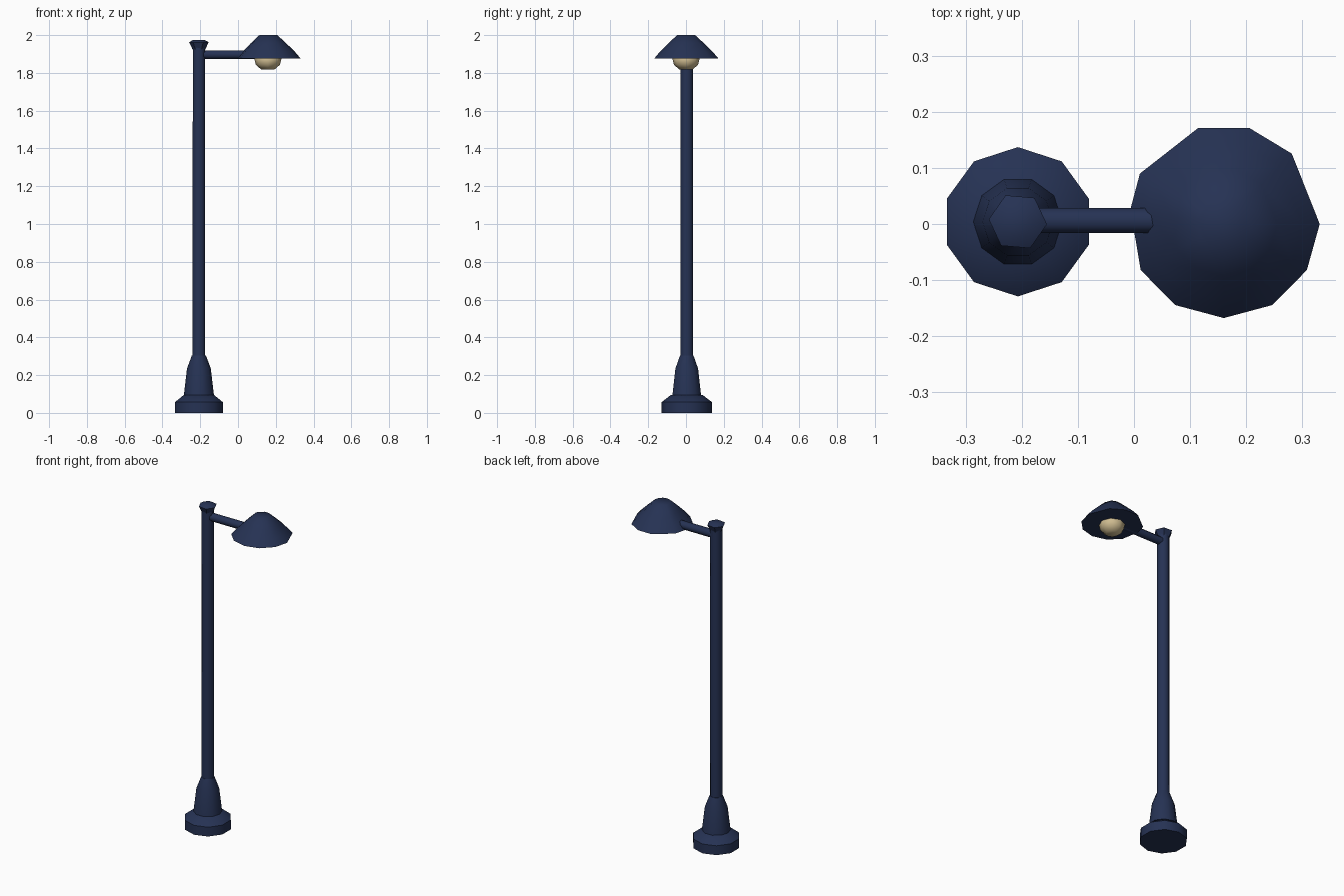
import bpy, bmesh, math
from mathutils import Matrix

if "Cube" in bpy.data.objects:
    bpy.data.objects.remove(bpy.data.objects["Cube"])


def material(name, rgb):
    m = bpy.data.materials.new(name)
    m.diffuse_color = (*rgb, 1)
    m.use_nodes = True
    m.node_tree.nodes["Principled BSDF"].inputs["Base Color"].default_value = m.diffuse_color
    return m


NAVY = material("navy paint", (0.019, 0.032, 0.088))
CREAM = material("warm bulb", (0.62, 0.50, 0.28))


def finish(name, bm, mat, angle=40):
    bmesh.ops.recalc_face_normals(bm, faces=bm.faces[:])
    me = bpy.data.meshes.new(name)
    bm.to_mesh(me)
    bm.free()
    ob = bpy.data.objects.new(name, me)
    bpy.context.collection.objects.link(ob)
    me.materials.append(mat)
    bpy.ops.object.select_all(action='DESELECT')
    ob.select_set(True)
    bpy.context.view_layer.objects.active = ob
    bpy.ops.object.shade_smooth_by_angle(angle=math.radians(angle))
    return ob


def loft(name, centre, profile, outline, mat, angle=40, matrix=None):
    """Stack scaled copies of a polar outline [(degrees, radius)] along z."""
    bm = bmesh.new()
    rings = []
    for r, z in profile:
        rings.append([bm.verts.new((centre[0] + r * k * math.cos(math.radians(a)),
                                    centre[1] + r * k * math.sin(math.radians(a)), z))
                      for a, k in outline])
    n = len(outline)
    for lo, hi in zip(rings, rings[1:]):
        for i in range(n):
            j = (i + 1) % n
            bm.faces.new((lo[i], lo[j], hi[j], hi[i]))
    bm.faces.new(rings[0][::-1])
    bm.faces.new(rings[-1])
    if matrix:
        bm.transform(matrix)
    return finish(name, bm, mat, angle)


def polygon(n, start=0):
    return [(start + 360 * i / n, 1) for i in range(n)]


POST = (-0.207, 0.004)

# Base plinth and flared foot
loft("base", POST, [(0.133, 0), (0.133, 0.057), (0.084, 0.095)], polygon(10, 18), NAVY)
loft("foot", POST, [(0.08, 0.09), (0.063, 0.235), (0.037, 0.305)], polygon(10, 0), NAVY)

# Post and its cap
loft("post", POST, [(0.036, 0.28), (0.035, 1.945)], polygon(8, 22.5), NAVY, 50)
loft("post_cap", POST, [(0.034, 1.925), (0.052, 1.962), (0.03, 1.975)],
     polygon(6, -5), NAVY)

# Horizontal arm
to_x = Matrix.Translation((0, 0.006, 1.897)) @ Matrix.Rotation(math.radians(90), 4, 'Y')
loft("arm", (0, 0), [(0.024, -0.2), (0.024, 0.13)], polygon(8, 22.5), NAVY, 50, to_x)

# Lamp shade with uneven eleven-sided rim
rim = [(0, 1), (46, 1.02), (75, 1.035), (105, 1.035), (149, 1.02), (171, 0.985),
       (209, 0.99), (239, 0.985), (270, 0.98), (301, 0.985), (331, 0.99)]
loft("lamp_shade", (0.16, 0), [(0.171, 1.877), (0.141, 1.912), (0.095, 1.957), (0.048, 2.0)],
     rim, NAVY, 50)

# Bulb hanging below the shade
loft("bulb", (0.158, 0), [(0.06, 1.893), (0.072, 1.875), (0.064, 1.843), (0.035, 1.818)],
     polygon(8, 0), CREAM, 60)
